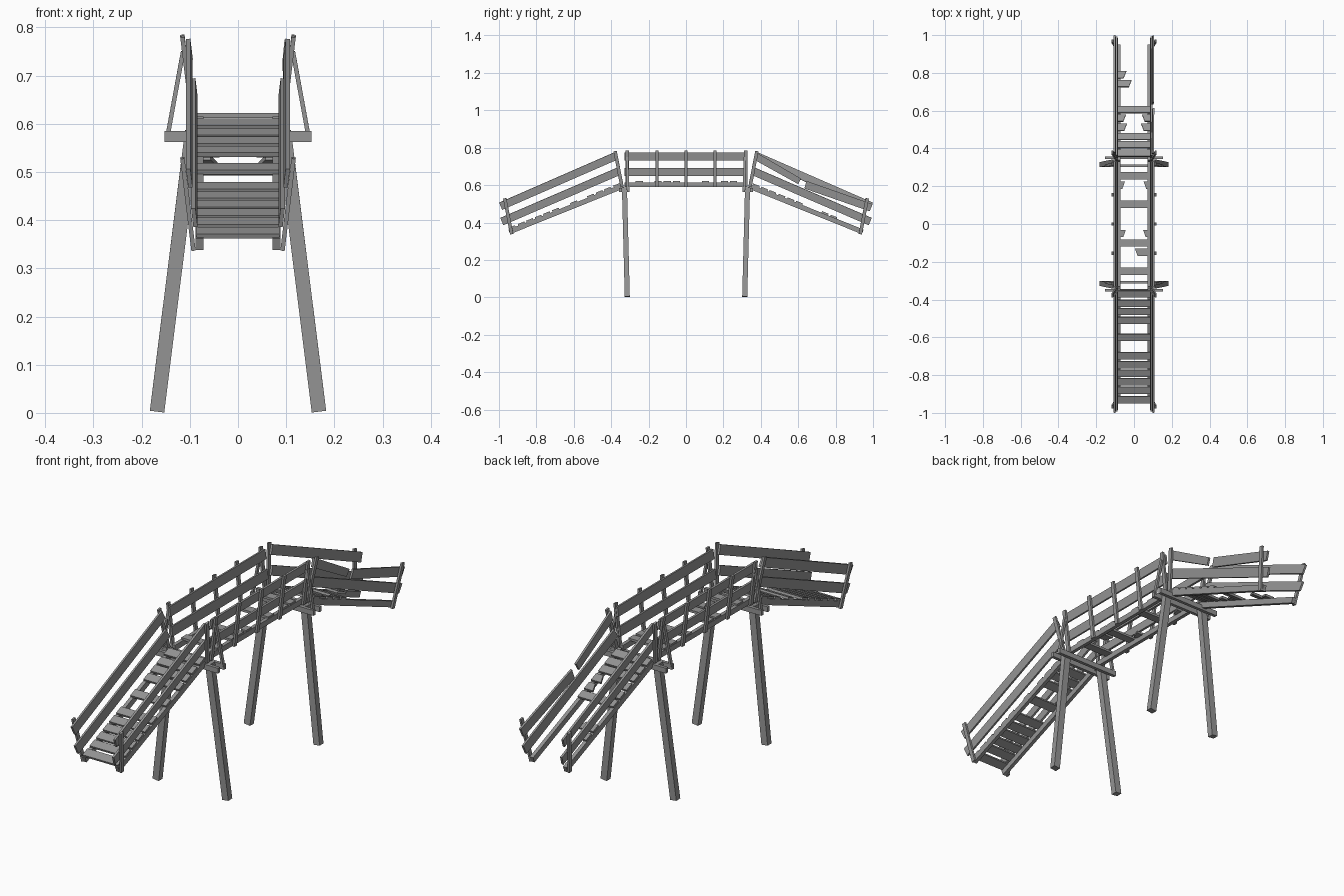
import bpy, bmesh
from mathutils import Vector

cube = bpy.data.objects.get("Cube")
if cube:
    bpy.data.objects.remove(cube, do_unlink=True)

wood = bpy.data.materials.new("weathered_grey_wood")
wood.use_nodes = True
GREY = (0.3, 0.3, 0.3, 1)
wood.diffuse_color = GREY
wood.node_tree.nodes["Principled BSDF"].inputs["Base Color"].default_value = GREY

FLARE = 0.12          # outward lean of the railings per unit of height
SIDES = {"left": 1, "right": -1}
ENDS = {"front": -1, "back": 1}


def prism(name, outline, depth):
    """Extrude a flat outline by the depth vector, centred on the outline."""
    bm = bmesh.new()
    half = Vector(depth) / 2
    a = [bm.verts.new(Vector(p) - half) for p in outline]
    b = [bm.verts.new(Vector(p) + half) for p in outline]
    bm.faces.new(a)
    bm.faces.new(b[::-1])
    n = len(a)
    for i in range(n):
        bm.faces.new((a[i], b[i], b[(i + 1) % n], a[(i + 1) % n]))
    bmesh.ops.recalc_face_normals(bm, faces=bm.faces)
    mesh = bpy.data.meshes.new(name)
    bm.to_mesh(mesh)
    bm.free()
    mesh.materials.append(wood)
    obj = bpy.data.objects.new(name, mesh)
    bpy.context.collection.objects.link(obj)
    return obj


def beam(name, start, end, thick, tall, across=(1, 0, 0)):
    """Square-cut timber from start to end; 'thick' runs along the across axis."""
    start, end = Vector(start), Vector(end)
    along = (end - start).normalized()
    across = Vector(across)
    across = (across - along * across.dot(along)).normalized()
    up = along.cross(across) * tall / 2
    prism(name, [start - up, end - up, end + up, start + up], across * thick)


def plank(name, y, z, slope, x0, x1, skew0=0, skew1=0):
    """Deck board whose ends can be splintered at an angle."""
    run = Vector((0, 1, slope)).normalized()
    up = Vector((0, -slope, 1)).normalized()
    mid = Vector((0, y, z))
    h = 0.019
    corners = [(x0 - skew0, -h), (x1 - skew1, -h), (x1 + skew1, h), (x0 + skew0, h)]
    prism(name, [mid + run * v + Vector((u, 0, 0)) for u, v in corners], up * 0.01)


def broken_plank(name, y, z, slope, left_x=None, right_x=None):
    """Stubs left on the stringers after the middle of a board has gone."""
    if right_x is not None:
        plank(name + "_right_stub", y, z, slope, -0.086, right_x, 0, 0.007)
    if left_x is not None:
        plank(name + "_left_stub", y, z, slope, left_x, 0.086, -0.007, 0)


# Level span: stringers, posts and rails
for side, s in SIDES.items():
    lean = (s, 0, -FLARE)
    beam(f"span_stringer_{side}", (s * 0.08, -0.33, 0.603), (s * 0.08, 0.33, 0.603), 0.016, 0.024)
    for i, y in enumerate((-0.315, -0.155, 0, 0.155, 0.32)):
        beam(f"span_post_{side}_{i}", (s * 0.0925, y, 0.59), (s * 0.1155, y, 0.785), 0.009, 0.018, lean)
    for label, h in (("upper", 0.164), ("lower", 0.08)):
        x = s * (0.081 + FLARE * h)
        beam(f"span_{label}_rail_{side}", (x, -0.33, 0.59 + h), (x, 0.33, 0.59 + h), 0.009, 0.042, lean)

# Sloping ramps: stringers, end posts and rails
for end, e in ENDS.items():
    for side, s in SIDES.items():
        lean = (s, 0, -FLARE)
        tag = f"{end}_{side}"
        beam(f"ramp_stringer_{tag}", (s * 0.08, e * 0.335, 0.595), (s * 0.08, e * 0.945, 0.35), 0.016, 0.026)
        for label, y, z in (("top", 0.342, 0.59), ("foot", 0.932, 0.338)):
            beam(f"ramp_{label}_post_{tag}", (s * 0.0925, e * y, z),
                 (s * 0.1155, e * (y + 0.037), z + 0.191), 0.009, 0.018, lean)
        beam(f"ramp_lower_rail_{tag}", (s * 0.0905, e * 0.357, 0.675), (s * 0.0905, e * 0.985, 0.405),
             0.009, 0.042, lean)
        if tag != "back_left":
            beam(f"ramp_upper_rail_{tag}", (s * 0.101, e * 0.372, 0.757), (s * 0.101, e * 0.991, 0.487),
                 0.009, 0.042, lean)

# Snapped upper rail on the back ramp: a splintered upper piece and a sagging lower piece
prism("snapped_rail_upper_piece",
      [(0.101, 0.375, 0.775), (0.097, 0.37, 0.733), (0.099, 0.6, 0.605), (0.103, 0.615, 0.635)],
      (0.009, 0, 0))
prism("snapped_rail_lower_piece",
      [(0.102, 0.645, 0.622), (0.098, 0.632, 0.582), (0.098, 0.982, 0.46), (0.102, 0.998, 0.498)],
      (0.009, 0, 0))

# Level deck: whole boards and broken stubs
DECK_Z = 0.617
for y in (-0.25, -0.1, 0.105, 0.255):
    plank("span_plank", y, DECK_Z, 0, -0.086, 0.086)
broken_plank("span_plank_a", -0.15, DECK_Z, 0, left_x=0.012)
broken_plank("span_plank_b", -0.05, DECK_Z, 0, left_x=0.055, right_x=-0.05)
broken_plank("span_plank_c", 0.205, DECK_Z, 0, left_x=0.058, right_x=-0.055)

# Ramp decks
SLOPE = 0.402


def ramp_z(y):
    return 0.592 - (abs(y) - 0.34) * SLOPE + 0.019


for y in (0.37, 0.42, 0.463, 0.51, 0.6, 0.697, 0.745, 0.79, 0.835, 0.88, 0.93):
    plank("front_ramp_plank", -y, ramp_z(y), SLOPE, -0.086, 0.086)
for y in (0.375, 0.42, 0.463, 0.605):
    plank("back_ramp_plank", y, ramp_z(y), -SLOPE, -0.086, 0.086)
for i, (y, left_x, right_x) in enumerate((
        (0.512, 0.045, -0.045), (0.56, 0.05, -0.05), (0.743, None, -0.02), (0.79, None, -0.048))):
    broken_plank(f"back_ramp_plank_{i}", y, ramp_z(y), -SLOPE, left_x, right_x)

# Trestles: splayed legs, paired cross beams and railing braces
for end, e in ENDS.items():
    for label, y in (("inner", 0.308), ("outer", 0.35)):
        beam(f"{end}_{label}_cross_beam", (-0.153, e * y, 0.574), (0.153, e * y, 0.574), 0.014, 0.023, (0, 1, 0))
    for side, s in SIDES.items():
        beam(f"{end}_leg_{side}", (s * 0.168, e * 0.314, 0.003), (s * 0.095, e * 0.329, 0.585), 0.03, 0.027)
        beam(f"{end}_brace_{side}", (s * 0.146, e * 0.31, 0.575), (s * 0.114, e * 0.315, 0.75), 0.009, 0.014)
